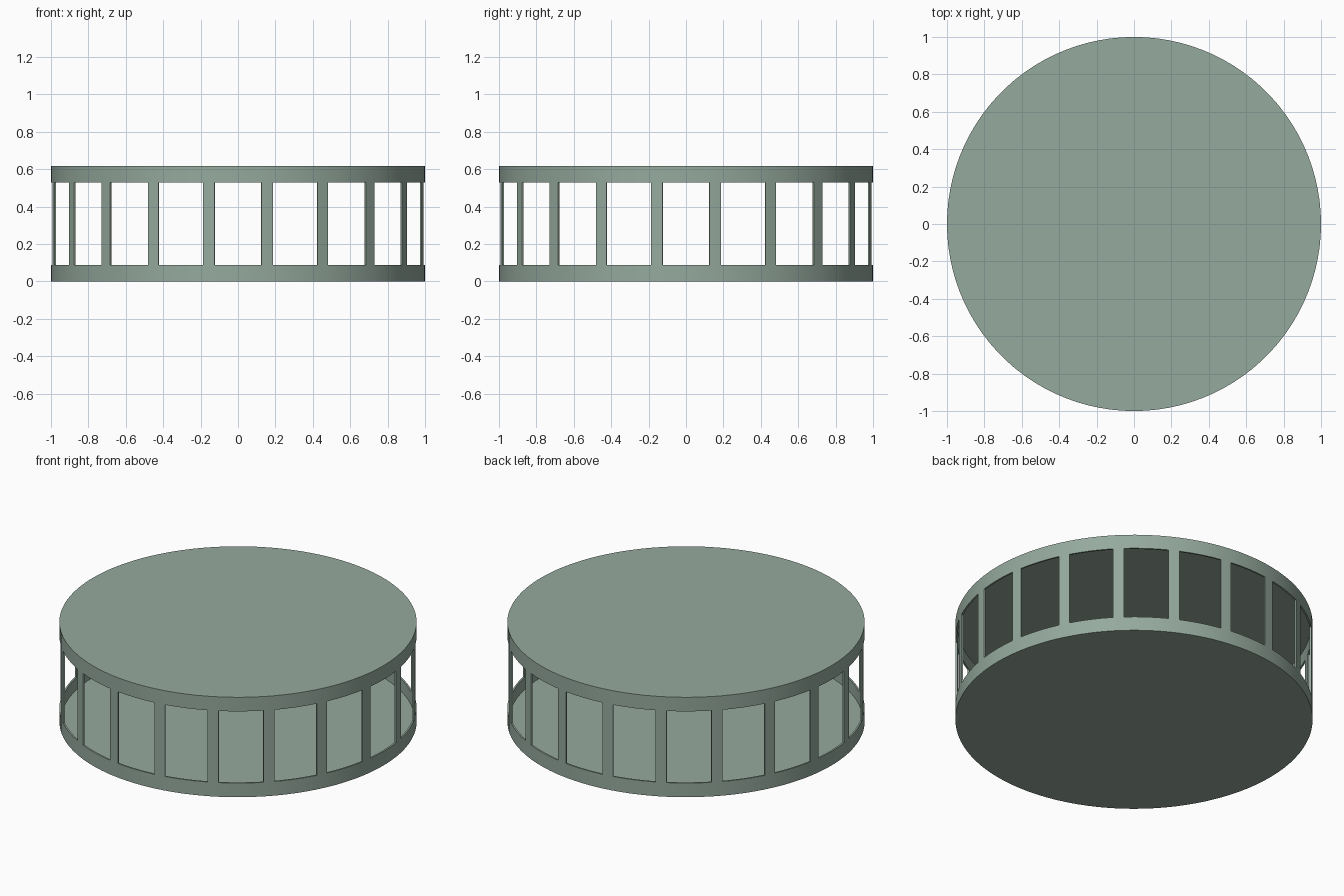
import bpy, bmesh
from math import cos, sin, tau

if "Cube" in bpy.data.objects:
    bpy.data.objects.remove(bpy.data.objects["Cube"])

SEGMENTS = 100            # five segments per bay: one bar, four open
LEVELS = [0.0, 0.087, 0.53, 0.617]
WALL = 0.01

bm = bmesh.new()

# Rings of the drum
rings = [[bm.verts.new((cos(tau * i / SEGMENTS), sin(tau * i / SEGMENTS), z))
          for i in range(SEGMENTS)] for z in LEVELS]

# Rim bands, plus one bar every fifth segment in the middle band
for k in range(3):
    for i in range(SEGMENTS):
        if k == 1 and i % 5 != 2:
            continue
        j = (i + 1) % SEGMENTS
        bm.faces.new((rings[k][i], rings[k][j], rings[k + 1][j], rings[k + 1][i]))

# Closed floor and lid
bm.faces.new(rings[0][::-1])
bm.faces.new(rings[3])

mesh = bpy.data.meshes.new("windowed_drum")
bm.to_mesh(mesh)
bm.free()
drum = bpy.data.objects.new("windowed_drum", mesh)
bpy.context.collection.objects.link(drum)

# Grey-green paint
paint = bpy.data.materials.new("grey_green")
paint.diffuse_color = (0.30, 0.40, 0.34, 1)
paint.use_nodes = True
paint.node_tree.nodes["Principled BSDF"].inputs["Base Color"].default_value = paint.diffuse_color
mesh.materials.append(paint)

# Thin shell going inward
shell = drum.modifiers.new("shell", 'SOLIDIFY')
shell.thickness = WALL
shell.offset = -1
shell.use_even_offset = True

bpy.context.view_layer.objects.active = drum
drum.select_set(True)
bpy.ops.object.modifier_apply(modifier="shell")
bpy.ops.object.shade_smooth_by_angle(angle=0.52)
